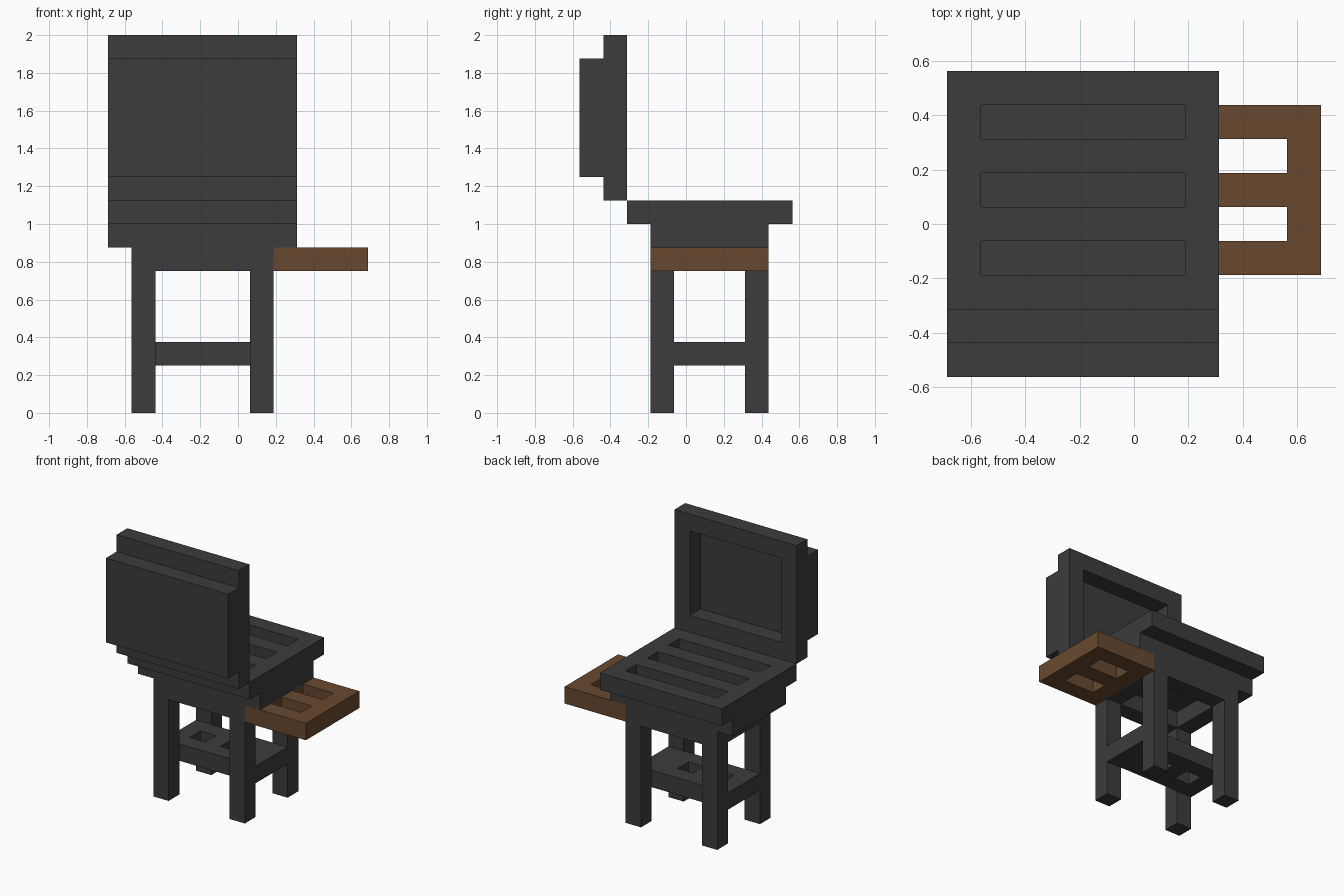
import bpy
from mathutils import Vector

cube = bpy.data.objects.get("Cube")
if cube:
    bpy.data.objects.remove(cube, do_unlink=True)

# All parts sit on a block grid: 11 x 9 x 16 units
U = 0.125
ORIGIN = Vector((-5.5, -4.5, 0))


def make_material(name, rgb):
    mat = bpy.data.materials.new(name)
    mat.use_nodes = True
    colour = (*rgb, 1)
    mat.diffuse_color = colour
    mat.node_tree.nodes["Principled BSDF"].inputs["Base Color"].default_value = colour
    return mat


IRON = make_material("dark iron", (0.045, 0.045, 0.045))
WOOD = make_material("brown wood", (0.14, 0.066, 0.028))


def box(name, lo, hi, mat):
    """Box between two grid corners."""
    lo, hi = (ORIGIN + Vector(lo)) * U, (ORIGIN + Vector(hi)) * U
    bpy.ops.mesh.primitive_cube_add(size=1, location=(lo + hi) / 2)
    obj = bpy.context.object
    obj.name = obj.data.name = name
    obj.scale = hi - lo
    bpy.ops.object.transform_apply(location=False, rotation=False, scale=True)
    obj.data.materials.append(mat)
    return obj


def cut(obj, holes):
    """Subtract grid boxes from a part and remove the cutters."""
    cutters = []
    for lo, hi in holes:
        cutter = box("cutter", lo, hi, obj.data.materials[0])
        mod = obj.modifiers.new("hole", "BOOLEAN")
        mod.operation, mod.solver, mod.object = "DIFFERENCE", "EXACT", cutter
        cutters.append(cutter)
    bpy.context.view_layer.update()
    graph = bpy.context.evaluated_depsgraph_get()
    mesh = bpy.data.meshes.new_from_object(obj.evaluated_get(graph))
    obj.modifiers.clear()
    obj.data = mesh
    mesh.name = obj.name
    for cutter in cutters:
        bpy.data.objects.remove(cutter, do_unlink=True)


# Legs
for side, x in (("right", 1), ("left", 6)):
    for end, y in (("front", 3), ("back", 7)):
        box(f"{end}_{side}_leg", (x, y, 0), (x + 1, y + 1, 6), IRON)

# Lower shelf with two square holes
shelf = box("lower_shelf", (1, 4, 2), (7, 7, 3), IRON)
cut(shelf, [((x, 5, 1), (x + 1, 6, 4)) for x in (2, 4)])

# Firebox: rim open underneath, wider upper layer
rim = box("firebox_rim", (1, 3, 6), (7, 8, 7), IRON)
cut(rim, [((2, 4, 5), (6, 7, 8))])
box("firebox", (0, 3, 7), (8, 8, 8), IRON)

# Grill top with three slots
grill = box("grill_top", (0, 2, 8), (8, 9, 9), IRON)
cut(grill, [((1, y, 7), (7, y + 1, 10)) for y in (3, 5, 7)])

# Open lid: frame with a recess, and the outer cover
frame = box("lid_frame", (0, 1, 9), (8, 2, 16), IRON)
cut(frame, [((1, 0, 10), (7, 3, 15))])
box("lid_cover", (0, 0, 10), (8, 1, 15), IRON)

# Slatted side table
table = box("side_table", (7, 3, 6), (11, 8, 7), WOOD)
cut(table, [((8, y, 5), (10, y + 1, 8)) for y in (4, 6)])
